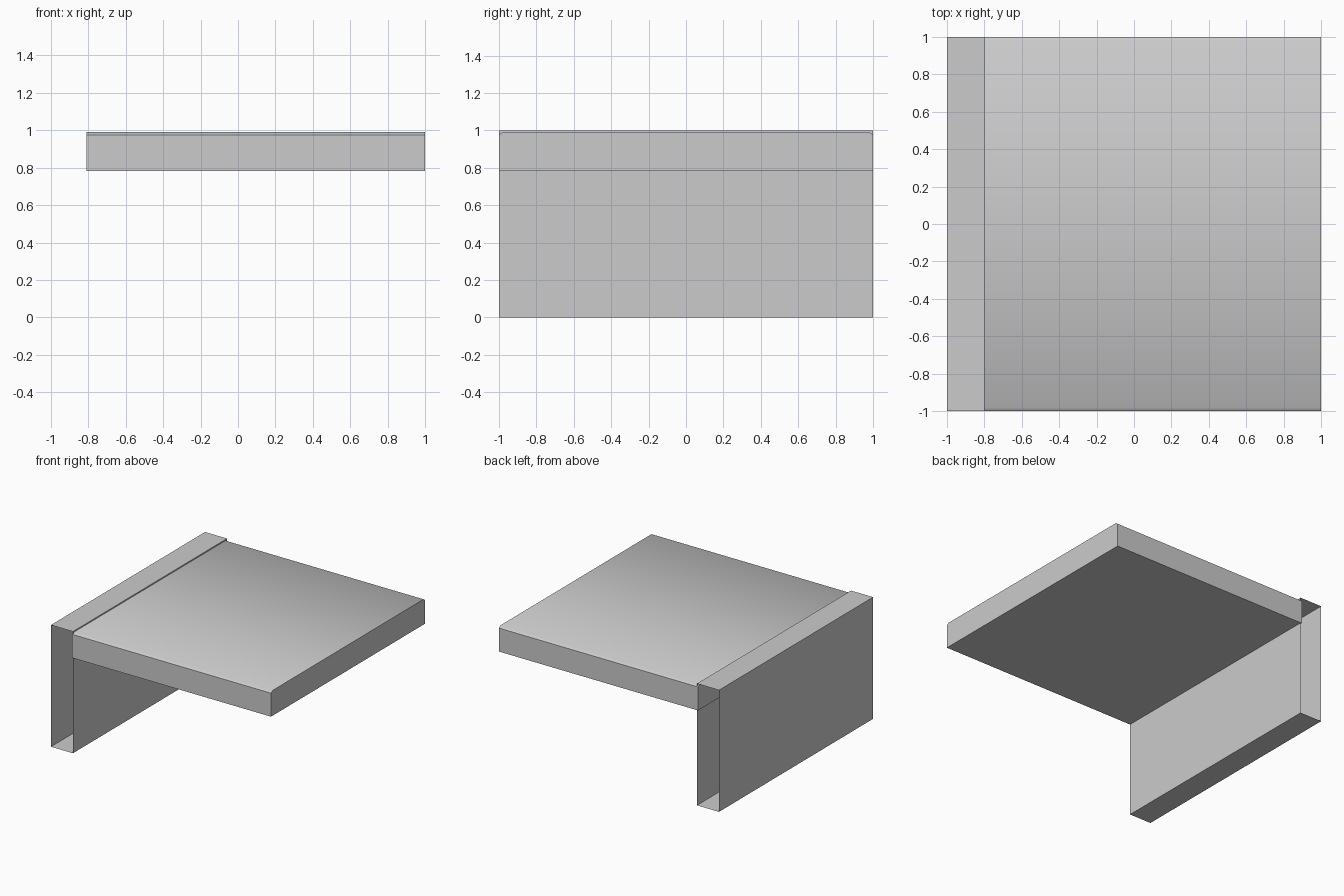
import bpy
import math

if "Cube" in bpy.data.objects:
    bpy.data.objects.remove(bpy.data.objects["Cube"])

grey = bpy.data.materials.new("light grey")
grey.diffuse_color = (0.6, 0.6, 0.6, 1)
grey.use_nodes = True
grey.node_tree.nodes["Principled BSDF"].inputs["Base Color"].default_value = grey.diffuse_color


def make_object(name, verts, faces):
    mesh = bpy.data.meshes.new(name)
    mesh.from_pydata(verts, [], faces)
    mesh.materials.append(grey)
    obj = bpy.data.objects.new(name, mesh)
    bpy.context.collection.objects.link(obj)
    return obj


def extrude_profile(name, profile, axis, start, end, capped):
    """Sweep a closed profile along x (profile is y, z) or y (profile is x, z)."""
    def point(p, s):
        return (s, p[0], p[1]) if axis == "x" else (p[0], s, p[1])
    n = len(profile)
    verts = [point(p, s) for s in (start, end) for p in profile]
    faces = [(i, (i + 1) % n, n + (i + 1) % n, n + i) for i in range(n)]
    if capped:
        faces += [tuple(range(n)), tuple(range(n, 2 * n))]
    obj = make_object(name, verts, faces)
    # consistent outward normals
    bpy.ops.object.select_all(action="DESELECT")
    bpy.context.view_layer.objects.active = obj
    obj.select_set(True)
    bpy.ops.object.mode_set(mode="EDIT")
    bpy.ops.mesh.select_all(action="SELECT")
    bpy.ops.mesh.normals_make_consistent(inside=False)
    bpy.ops.object.mode_set(mode="OBJECT")
    return obj


# Hollow side wall: thin rectangular tube, open at the front and back
extrude_profile("side_wall", [(-1, 0), (-0.8, 0), (-0.8, 1), (-1, 1)],
                "y", -1, 1, capped=False)

# Slab with softly shaded bevels along the front and back top edges
slab = extrude_profile("slab",
                       [(-1, 0.782), (1, 0.782), (1, 0.975), (0.98, 0.99),
                        (-0.98, 0.99), (-1, 0.975)],
                       "x", -0.81, 1, capped=True)
bpy.ops.object.shade_smooth_by_angle(angle=math.radians(45))
